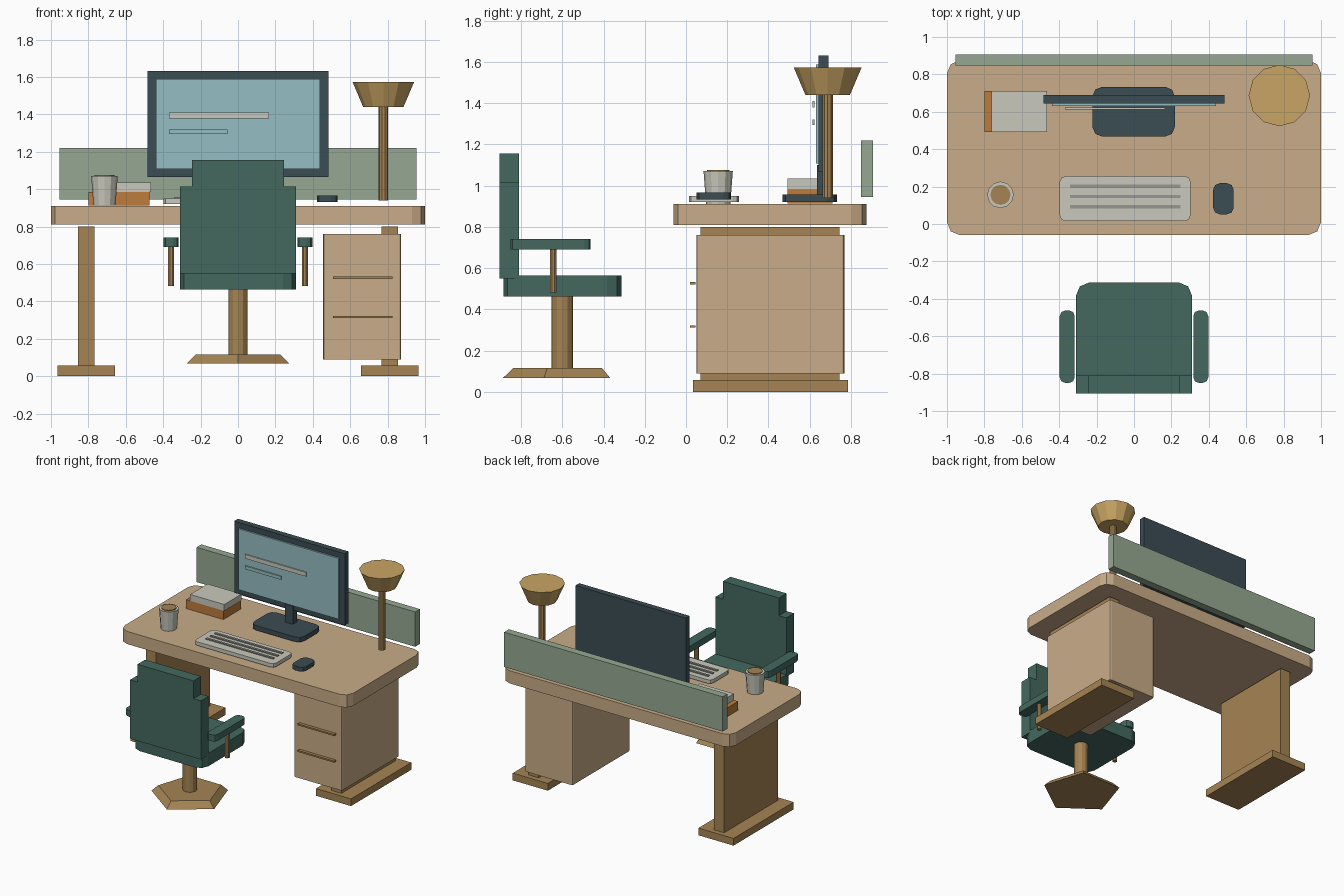
import bpy, bmesh, math
from mathutils import Matrix

if "Cube" in bpy.data.objects:
    bpy.data.objects.remove(bpy.data.objects["Cube"])


def mat(name, hexcol):
    m = bpy.data.materials.new(name)
    srgb = [int(hexcol[i:i + 2], 16) / 255 for i in (0, 2, 4)]
    lin = [c / 12.92 if c <= 0.04045 else ((c + 0.055) / 1.055) ** 2.4 for c in srgb]
    m.diffuse_color = (*lin, 1)
    m.use_nodes = True
    m.node_tree.nodes["Principled BSDF"].inputs["Base Color"].default_value = m.diffuse_color
    return m


TAN = mat("pale wood", "C9AC88")
BROWN = mat("brown wood", "A58453")
GREEN = mat("dark green fabric", "44695F")
SAGE = mat("sage panel", "96A992")
SLATE = mat("dark slate", "3B4D54")
SCREEN = mat("screen blue", "95BDC3")
WHITE = mat("off white", "C9C9BD")
ORANGE = mat("orange", "BD7C3B")
GOLD = mat("gold shade", "C9A563")
GREY = mat("key grey", "979993")


def finish(name, bm, material):
    bmesh.ops.recalc_face_normals(bm, faces=bm.faces)
    me = bpy.data.meshes.new(name)
    bm.to_mesh(me)
    bm.free()
    me.materials.append(material)
    ob = bpy.data.objects.new(name, me)
    bpy.context.collection.objects.link(ob)
    return ob


def box(name, x, y, z, material, r=0):
    """Box from (min, max) ranges, with upright edges rounded by r."""
    bm = bmesh.new()
    bmesh.ops.create_cube(bm, size=1)
    for v in bm.verts:
        v.co = [rng[0] if c < 0 else rng[1] for c, rng in zip(v.co, (x, y, z))]
    if r:
        upright = [e for e in bm.edges if abs(e.verts[0].co.z - e.verts[1].co.z) > 1e-4]
        bmesh.ops.bevel(bm, geom=upright, offset=r, segments=2, profile=0.5, affect='EDGES')
    return finish(name, bm, material)


def cone(name, cx, cy, z, r0, r1, n, material, turn=0):
    """Upright n-sided frustum; the first corner points at angle turn."""
    bm = bmesh.new()
    rings = []
    for zz, r in ((z[0], r0), (z[1], r1)):
        rings.append([bm.verts.new((cx + r * math.cos(turn + i * math.tau / n),
                                    cy + r * math.sin(turn + i * math.tau / n), zz)) for i in range(n)])
    for ring in rings:
        bm.faces.new(ring)
    for i in range(n):
        j = (i + 1) % n
        bm.faces.new((rings[0][i], rings[0][j], rings[1][j], rings[1][i]))
    return finish(name, bm, material)


# Desk
box("desk_top", (-1, 1), (-0.06, 0.875), (0.81, 0.91), TAN, 0.07)
box("back_panel", (-0.955, 0.955), (0.848, 0.907), (0.945, 1.22), SAGE)
for side, s in (("left", -1), ("right", 1)):
    box(side + "_desk_leg", sorted((s * 0.768, s * 0.855)), (0.07, 0.745), (0.055, 0.80), BROWN)
    box(side + "_desk_foot", sorted((s * 0.658, s * 0.965)), (0.033, 0.785), (0, 0.057), BROWN)

# Drawer cabinet
box("cabinet", (0.455, 0.872), (0.05, 0.768), (0.09, 0.76), TAN, 0.012)
for i, z in enumerate((0.317, 0.527)):
    box(f"drawer_handle_{i + 1}", (0.507, 0.825), (0.02, 0.045), (z - 0.006, z + 0.006), BROWN)

# Chair
box("seat", (-0.31, 0.31), (-0.885, -0.313), (0.463, 0.565), GREEN, 0.07)
bm = bmesh.new()
half = [(0.31, 0.55), (0.31, 1.015), (0.245, 1.015), (0.245, 1.155)]
outline = half + [(-x, z) for x, z in reversed(half)]
face = bm.faces.new([bm.verts.new((x, -0.905, z)) for x, z in outline])
ext = bmesh.ops.extrude_face_region(bm, geom=[face])
bmesh.ops.translate(bm, vec=(0, 0.095, 0),
                    verts=[g for g in ext["geom"] if isinstance(g, bmesh.types.BMVert)])
finish("backrest", bm, GREEN)
for side, s in (("left", -1), ("right", 1)):
    box(side + "_armrest", sorted((s * 0.317, s * 0.397)), (-0.85, -0.462), (0.69, 0.741), GREEN, 0.03)
    cone(side + "_arm_post", s * 0.358, -0.644, (0.482, 0.69), 0.018, 0.018, 8, BROWN, math.pi / 8)
cone("chair_column", 0, -0.60, (0.11, 0.465), 0.052, 0.052, 12, BROWN)
cone("chair_base", 0, -0.60, (0.067, 0.116), 0.288, 0.237, 5, BROWN, -math.pi / 2)

# Monitor
box("monitor_base", (-0.222, 0.218), (0.468, 0.733), (0.92, 0.957), SLATE, 0.05)
box("monitor_neck", (-0.035, 0.035), (0.635, 0.685), (0.95, 1.10), SLATE)
box("monitor_frame", (-0.483, 0.483), (0.643, 0.69), (1.066, 1.632), SLATE)
box("monitor_screen", (-0.438, 0.438), (0.63, 0.645), (1.107, 1.588), SCREEN)
box("screen_bar_long", (-0.369, 0.165), (0.613, 0.622), (1.378, 1.41), WHITE)
box("screen_bar_short", (-0.369, -0.055), (0.613, 0.622), (1.294, 1.32), SCREEN)

# Keyboard and mouse
box("keyboard", (-0.397, 0.302), (0.015, 0.256), (0.92, 0.949), WHITE, 0.03)
for i, y in enumerate((0.093, 0.147, 0.202)):
    box(f"key_row_{i + 1}", (-0.342, 0.248), (y - 0.009, y + 0.009), (0.949, 0.957), GREY)
box("mouse", (0.423, 0.533), (0.052, 0.218), (0.932, 0.966), SLATE, 0.035)

# Mug
cone("mug", -0.714, 0.156, (0.912, 1.07), 0.059, 0.071, 12, WHITE)
cone("coffee", -0.714, 0.156, (1.068, 1.076), 0.054, 0.054, 12, BROWN)

# Books
box("lower_book", (-0.80, -0.472), (0.492, 0.71), (0.914, 0.984), ORANGE)
box("upper_book", (-0.763, -0.465), (0.492, 0.71), (0.984, 1.035), WHITE)

# Lamp
cone("lamp_pole", 0.777, 0.687, (0.94, 1.45), 0.026, 0.026, 10, BROWN)
cone("lamp_shade", 0.777, 0.687, (1.44, 1.572), 0.108, 0.164, 12, GOLD)
